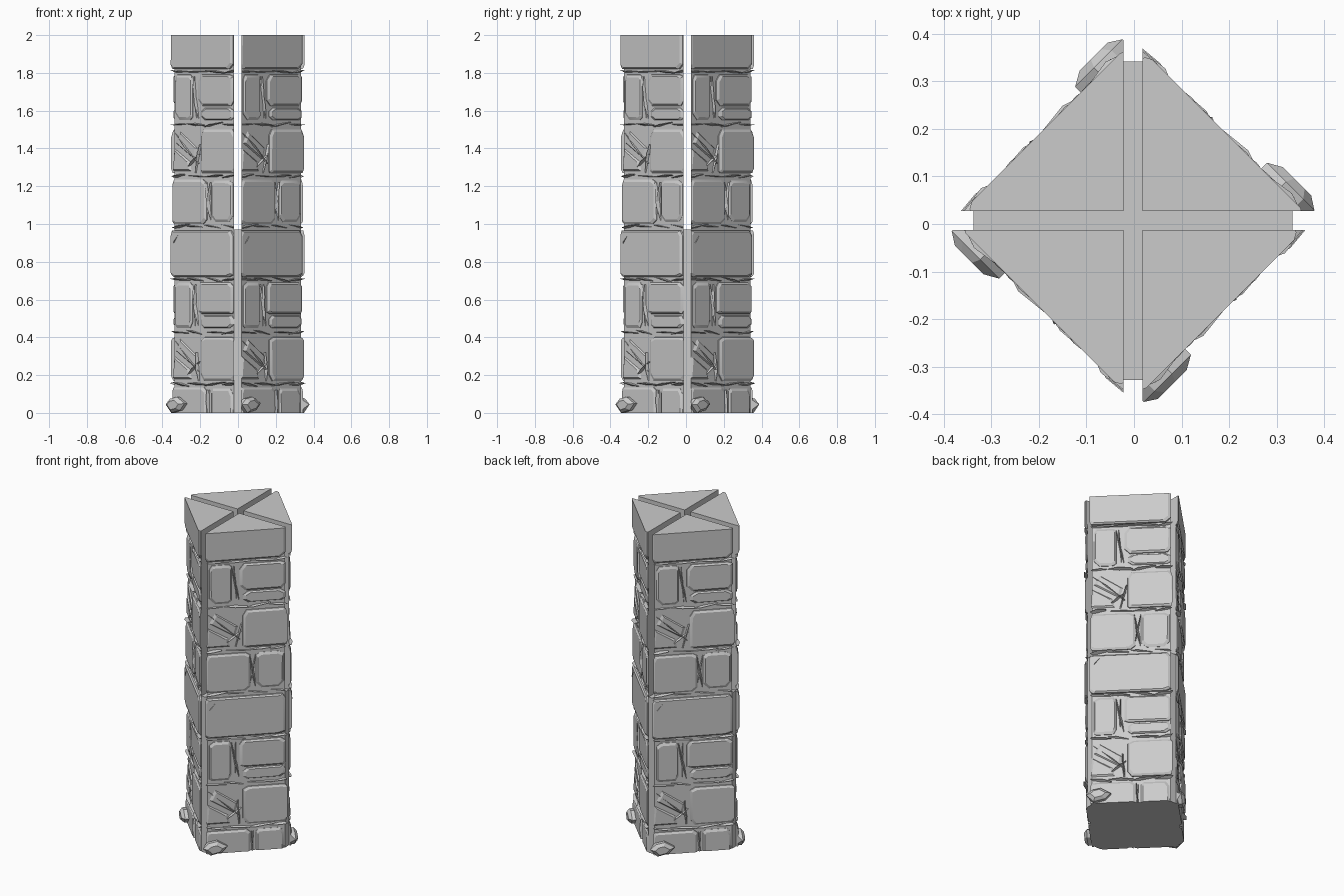
import bpy, bmesh, math, random
from mathutils import Vector, Matrix

cube = bpy.data.objects.get("Cube")
if cube:
    bpy.data.objects.remove(cube, do_unlink=True)

random.seed(7)
HEIGHT, GAP, WALL, HALF = 2.0, 0.02, 0.251, 0.235
PERIOD = 1.10
CENTRE = Vector((-0.002, 0.007, 0))

stone = bpy.data.materials.new("grey stone")
stone.use_nodes = True
stone.diffuse_color = (0.6, 0.6, 0.6, 1)
stone.node_tree.nodes["Principled BSDF"].inputs["Base Color"].default_value = (0.6, 0.6, 0.6, 1)


def place(u, z, d):
    """Wall coordinates (0..1 left to right, height, depth) to one diagonal wall."""
    s = (2 * u - 1) * HALF
    return Vector(((d - s) * math.sqrt(0.5), (d + s) * math.sqrt(0.5), z))


def loft(bm, rings):
    """Skin a list of equal rings and cap both ends."""
    rows = [[bm.verts.new(p) for p in ring] for ring in rings]
    n = len(rows[0])
    for a, b in zip(rows, rows[1:]):
        for i in range(n):
            j = (i + 1) % n
            bm.faces.new((a[i], a[j], b[j], b[i]))
    bm.faces.new(rows[0][::-1])
    bm.faces.new(rows[-1])


def block(bm, outline, depth):
    """Stone with a worn rim and a flat face."""
    cu = sum(p[0] for p in outline) / len(outline)
    cz = sum(p[1] for p in outline) / len(outline)

    def ring(inset, d):
        pts = []
        for u, z in outline:
            du, dz = (u - cu) * 2 * HALF, z - cz
            k = inset / max(math.hypot(du, dz), 0.02)
            pts.append(place(u - k * (u - cu), z - k * dz, d))
        return pts
    loft(bm, [ring(-0.006, WALL - 0.03), ring(0, depth - 0.008), ring(0.016, depth)])


def worn_rect(u0, u1, z0, z1):
    """Rectangle with irregular clipped corners."""
    pts = []
    for u, z, su, sz, flip in ((u0, z0, 1, 1, 0), (u1, z0, -1, 1, 1),
                               (u1, z1, -1, -1, 0), (u0, z1, 1, -1, 1)):
        cu = min(random.uniform(0.02, 0.07), (u1 - u0) * 0.3)
        cz = min(random.uniform(0.008, 0.035), (z1 - z0) * 0.3)
        pair = [(u, z + sz * cz), (u + su * cu, z)]
        pts += pair[::-1] if flip else pair
    return pts


def sliver(bm, a, b, width, depth):
    """Tapered shard of mortar running between two wall points."""
    along = Vector(((b[0] - a[0]) * 2 * HALF, b[1] - a[1])).normalized()
    side = Vector((-along.y / (2 * HALF), along.x)) * width

    def ring(t, k, d):
        u, z = a[0] + (b[0] - a[0]) * t, a[1] + (b[1] - a[1]) * t
        return [place(u - side.x * k, z - side.y * k, WALL - 0.02),
                place(u + side.x * k, z + side.y * k, WALL - 0.02),
                place(u + side.x * k * 0.3, z + side.y * k * 0.3, d)]
    mid = random.uniform(0.3, 0.7)
    loft(bm, [ring(0, 0.4, WALL + 0.002), ring(mid, 1, depth), ring(1, 0.5, depth - 0.008)])


def finish(bm, name, turn, cuts):
    """Trim to the planes, weld caps and make an object."""
    for co, no in cuts:
        geom = bm.verts[:] + bm.edges[:] + bm.faces[:]
        res = bmesh.ops.bisect_plane(bm, geom=geom, plane_co=co, plane_no=no, clear_outer=True)
        rim = [e for e in res["geom_cut"] if isinstance(e, bmesh.types.BMEdge) and e.is_boundary]
        bmesh.ops.holes_fill(bm, edges=rim, sides=0)
    bmesh.ops.recalc_face_normals(bm, faces=bm.faces[:])
    mesh = bpy.data.meshes.new(name)
    bm.to_mesh(mesh)
    bm.free()
    mesh.materials.append(stone)
    obj = bpy.data.objects.new(name, mesh)
    obj.matrix_world = Matrix.Translation(CENTRE) @ Matrix.Rotation(turn, 4, "Z")
    bpy.context.collection.objects.link(obj)
    return obj


# One repeat of the masonry: left, right, bottom, top, depth
STONES = [
    (0.00, 0.55, -0.10, 0.135, 0.264), (0.62, 0.96, -0.09, 0.13, 0.260),
    (0.46, 1.02, 0.17, 0.40, 0.265),
    (0.05, 0.32, 0.45, 0.69, 0.262), (0.42, 0.98, 0.525, 0.69, 0.264),
    (0.46, 0.98, 0.45, 0.515, 0.262),
    (-0.02, 0.98, 0.72, 0.965, 0.268),
]
# Broken pieces beside the wide stone of the second row
WEDGES = [
    [(0.00, 0.18), (0.30, 0.18), (0.28, 0.23), (0.03, 0.30)],
    [(0.05, 0.33), (0.36, 0.24), (0.40, 0.30), (0.12, 0.39)],
]
JOINTS = [0.152, 0.425, 0.705, 0.985]
UPRIGHTS = [(0.58, -0.08, 0.12), (0.41, 0.17, 0.32), (0.37, 0.46, 0.68)]


def build_masonry():
    bm = bmesh.new()
    for lift in (0, PERIOD):
        for u0, u1, z0, z1, d in STONES:
            block(bm, worn_rect(u0, u1, z0 + lift, z1 + lift), d)
        for wedge in WEDGES:
            block(bm, [(u, z + lift) for u, z in wedge], 0.259)
        # Ragged mortar along the beds and the upright joints
        for z in JOINTS:
            for k in range(4):
                u = -0.06 + k * 0.28
                tilt = random.uniform(-0.014, 0.014)
                sliver(bm, (u, z + lift - tilt), (u + random.uniform(0.24, 0.36), z + lift + tilt),
                       random.uniform(0.008, 0.016), random.uniform(0.262, 0.277))
        for u, z0, z1 in UPRIGHTS:
            for k in range(2):
                lean = random.uniform(-0.05, 0.05)
                sliver(bm, (u - lean, z0 + lift), (u + lean, z1 + lift),
                       random.uniform(0.01, 0.018), random.uniform(0.262, 0.272))
        # Diagonal crack pieces
        sliver(bm, (0.04, 0.38 + lift), (0.42, 0.22 + lift), 0.014, 0.27)
        sliver(bm, (0.20, 0.18 + lift), (0.44, 0.27 + lift), 0.012, 0.268)
        sliver(bm, (0.01, 0.87 + lift), (0.15, 0.955 + lift), 0.010, 0.274)
    return bm


def box_cuts():
    return [((0, 0, 0), (0, 0, -1)), ((0, 0, HEIGHT), (0, 0, 1)),
            ((GAP, 0, 0), (-1, 0, 0)), ((0, GAP, 0), (0, -1, 0))]


objects = []
reach = WALL * math.sqrt(2)
for i, label in enumerate(("back_left", "back_right", "front_right", "front_left")):
    turn = i * math.pi / 2
    # Solid triangular quarter
    bm = bmesh.new()
    tri = [(GAP, GAP), (reach - GAP, GAP), (GAP, reach - GAP)]
    loft(bm, [[Vector((x, y, z)) for x, y in tri] for z in (0, HEIGHT)])
    objects.append(finish(bm, label + "_core", turn, []))

    # Stone facing
    random.seed(7)
    objects.append(finish(build_masonry(), label + "_masonry", turn, box_cuts()))

    # Loose angular rock at the foot
    bm = bmesh.new()
    rock = [(-0.04, 0.045), (0.05, 0.0), (0.19, 0.015), (0.26, 0.05), (0.14, 0.085), (0.03, 0.075)]
    loft(bm, [[place(u, z, WALL - 0.02) for u, z in rock],
              [place(u, z, 0.285) for u, z in rock],
              [place(0.1 + (u - 0.1) * 0.6, 0.04 + (z - 0.04) * 0.6, 0.302) for u, z in rock]])
    objects.append(finish(bm, label + "_foot_rock", turn, box_cuts()))

# Cross-shaped filler in the lower half of the slots
end = reach - GAP
for i, name in enumerate(("lower_filler_across", "lower_filler_deep")):
    bm = bmesh.new()
    inner = [(-end, -GAP), (end, -GAP), (end, GAP), (-end, GAP)]
    loft(bm, [[Vector((x, y, z)) for x, y in inner] for z in (0, 0.97)])
    objects.append(finish(bm, name, i * math.pi / 2, []))

bpy.ops.object.select_all(action="DESELECT")
for obj in objects:
    obj.select_set(True)
bpy.context.view_layer.objects.active = objects[0]
bpy.ops.object.shade_smooth_by_angle(angle=math.radians(20))
